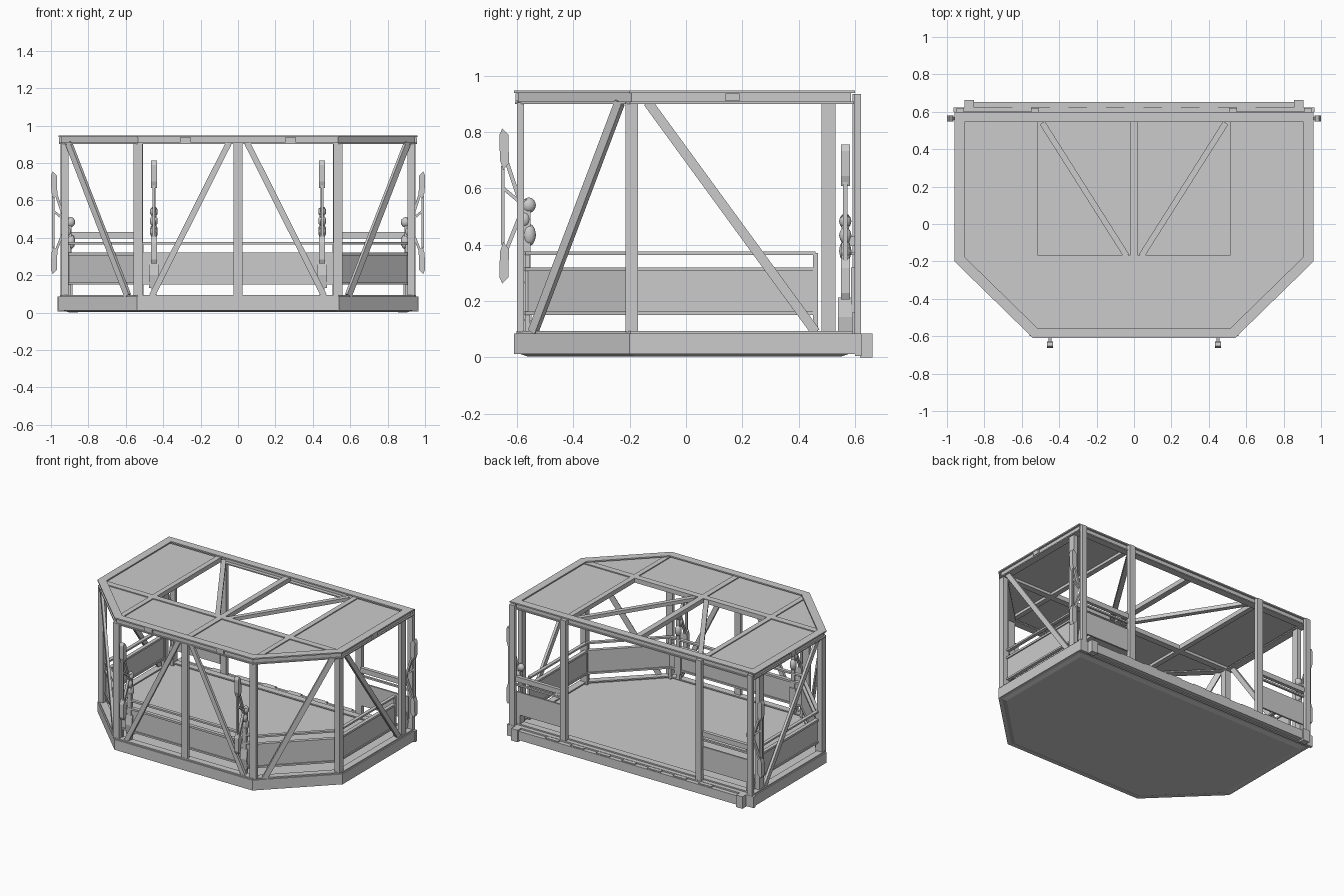
import bpy, bmesh, math
from mathutils import Vector as V

if "Cube" in bpy.data.objects:
    bpy.data.objects.remove(bpy.data.objects["Cube"])


def finish(name, bm, smooth=False):
    bmesh.ops.recalc_face_normals(bm, faces=bm.faces)
    me = bpy.data.meshes.new(name)
    bm.to_mesh(me)
    bm.free()
    for p in me.polygons:
        p.use_smooth = smooth
    ob = bpy.data.objects.new(name, me)
    bpy.context.collection.objects.link(ob)
    return ob


def loft(name, loops, caps=True):
    bm = bmesh.new()
    rows = [[bm.verts.new(p) for p in lp] for lp in loops]
    n = len(rows[0])
    pairs = list(zip(rows, rows[1:]))
    if not caps:
        pairs.append((rows[-1], rows[0]))
    for a, b in pairs:
        for i in range(n):
            bm.faces.new((a[i], a[(i + 1) % n], b[(i + 1) % n], b[i]))
    if caps:
        bm.faces.new(rows[0])
        bm.faces.new(rows[-1])
    return finish(name, bm)


def beam(name, p, q, w, h, up=(0, 0, 1)):
    """Rectangular bar from p to q; h is measured along 'up', w across it."""
    p, q = V(p), V(q)
    d = (q - p).normalized()
    side = d.cross(V(up)).normalized()
    top = side.cross(d)
    c = [side * (a * w / 2) + top * (b * h / 2) for a, b in ((-1, -1), (1, -1), (1, 1), (-1, 1))]
    return loft(name, [[p + k for k in c], [q + k for k in c]])


def box(name, x0, x1, y0, y1, z0, z1):
    return loft(name, [[(x0, y0, z), (x1, y0, z), (x1, y1, z), (x0, y1, z)] for z in (z0, z1)])


def slab(name, pts, z0, z1):
    return loft(name, [[(x, y, z) for x, y in pts] for z in (z0, z1)])


def inset(pts, t):
    """Move every edge of a clockwise outline inward by t."""
    n, out = len(pts), []
    for i in range(n):
        a, b, c = V(pts[i - 1]), V(pts[i]), V(pts[(i + 1) % n])
        d1, d2 = (b - a).normalized(), (c - b).normalized()
        n1, n2 = V((d1.y, -d1.x)), V((d2.y, -d2.x))
        m = n1 + n2
        out.append(tuple(b + m * (t / m.dot(n1))))
    return out


def ring(name, pts, t0, t1, z0, z1):
    a, b = inset(pts, t0), inset(pts, t1)
    at = lambda q, z: [(x, y, z) for x, y in q]
    return loft(name, [at(a, z0), at(a, z1), at(b, z1), at(b, z0)], caps=False)


def blob(name, c, size):
    bm = bmesh.new()
    bmesh.ops.create_icosphere(bm, subdivisions=2, radius=1)
    for v in bm.verts:
        v.co = V(c) + V((v.co.x * size[0], v.co.y * size[1], v.co.z * size[2]))
    return finish(name, bm, True)


plan = [(.96, .6), (.96, -.2), (.54, -.61), (-.54, -.61), (-.96, -.2), (-.96, .6)]

# Base pan with bevelled underside, rim and rear sill
low = inset(plan, .05)
loft("base_pan", [[(x, y, 0.003) for x, y in low], [(x, y, .015) for x, y in inset(plan, .015)],
                  [(x, y, .07) for x, y in inset(plan, .015)]])
ring("base_skirt", plan, 0, .03, .012, .085)
ring("base_rim", plan, .008, .055, .085, .094)
box("rear_sill", -.965, .965, .6, .622, .005, .085)
box("rear_step", -.86, .86, .622, .652, .012, .075)
for i in range(7):
    x = -.6 + i * .2
    box("step_tread", x - .05, x + .05, .61, .648, .075, .083)

# Roof channel ring
ring("roof_web", plan, .014, .03, .9, .945)
ring("roof_top_flange", plan, 0, .055, .938, .947)
ring("roof_bottom_flange", plan, .004, .055, .9, .908)
for x in (-.28, .28):
    box("roof_splice", x - .03, x + .03, -.605, -.59, .91, .937)

# Roof beams and fixed panels
box("roof_cross_beam", -.93, .93, -.21, -.165, .905, .937)
box("roof_centre_beam", -.02, .02, -.57, .56, .905, .937)
slab("roof_front_panel", [(.52, -.2), (.52, -.57), (-.52, -.57), (-.52, -.2)], .924, .93)

for s in (1, -1):
    box("roof_long_beam", s * .535 - .018, s * .535 + .018, -.57, .56, .905, .937)
    beam("roof_diagonal", (s * .04, -.17, .921), (s * .49, .54, .921), .032, .025)
    slab("roof_side_panel", [(s * .54, -.18), (s * .92, -.18), (s * .92, .55), (s * .54, .55)], .924, .93)
    slab("roof_corner_panel", [(s * .53, -.2), (s * .92, -.2), (s * .53, -.575)], .924, .93)
    box("roof_splice_side", s * .952 - .006, s * .952 + .006, .14, .19, .91, .937)
    box("rear_lug", s * .88 - .025, s * .88 + .025, .618, .662, 0, .085)

    # Upright posts
    box("corner_post", s * .925 - .02, s * .925 + .02, -.215, -.17, .09, .905)
    box("front_post", s * .535 - .025, s * .535 + .025, -.6, -.575, .09, .905)
    box("rear_side_post", s * .93 - .015, s * .93 + .015, .48, .53, .09, .905)
    box("rear_corner_post", s * .93 - .02, s * .93 + .02, .597, .62, .08, .935)
    box("door_post", s * .53 - .022, s * .53 + .022, .59, .62, .08, .935)

    # Diagonal braces
    beam("front_brace", (s * .05, -.59, .905), (s * .46, -.59, .09), .018, .032)
    beam("corner_brace", (s * .905, -.235, .905), (s * .59, -.543, .09), .018, .036)
    beam("side_brace", (s * .935, -.135, .905), (s * .935, .46, .09), .018, .034)

    # Rear guard beside the doorway
    box("rear_guard_panel", min(s * .55, s * .92), max(s * .55, s * .92), .585, .597, .16, .32)
    box("rear_guard_rail", min(s * .55, s * .92), max(s * .55, s * .92), .58, .605, .395, .43)
    box("rear_thin_rail", min(s * .55, s * .92), max(s * .55, s * .92), .585, .6, .363, .375)

box("front_centre_post", -.023, .023, -.6, -.575, .09, .905)

# Continuous guard panels and rails around the sides and front
path = [(.905, .46), (.905, -.18), (.515, -.562), (-.515, -.562), (-.905, -.18), (-.905, .46)]
for a, b in zip(path, path[1:]):
    for name, z, w, h in (("guard_panel", .237, .01, .15), ("guard_panel_top_edge", .313, .026, .014),
                          ("guard_panel_low_edge", .157, .026, .012), ("guard_hand_rail", .37, .024, .012)):
        beam(name, (*a, z), (*b, z), w, h)
for x, y in path:
    box("guard_support", x - .009, x + .009, y - .009, y + .009, .075, .37)


# Swing-arm fixtures: two on the front, two at the rear sides
def fixture(place, dz):
    def extr(name, prof, half):
        loft(name, [[place(r, t, z + dz) for r, z in prof] for t in (-half, half)])

    def bar(name, r0, z0, r1, z1, w):
        d = V((r1 - r0, z1 - z0)).normalized()
        k = V((-d.y, d.x)) * w / 2
        extr(name, [(r0 + k.x, z0 + k.y), (r1 + k.x, z1 + k.y), (r1 - k.x, z1 - k.y), (r0 - k.x, z0 - k.y)], w * .6)

    upper = [(.04, .69), (.06, .665), (.072, .70), (.074, .79), (.064, .812), (.042, .79)]
    extr("fixture_upper_pad", upper, .016)
    extr("fixture_lower_pad", [(r, 1.075 - z) for r, z in upper], .016)
    bar("fixture_spine", .062, .40, .062, .68, .012)
    bar("fixture_upper_strut", .05, .70, -.01, .52, .014)
    bar("fixture_lower_strut", .05, .38, -.01, .53, .014)
    bar("fixture_link", .0, .55, .06, .6, .012)
    bar("fixture_mount", -.025, .09, -.025, .56, .022)
    for r, z, a, h in ((-.03, .54, .026, .028), (-.015, .49, .022, .03), (-.032, .435, .024, .04)):
        c, e = V(place(r, 0, z + dz)), V(place(r + a, .022, z + dz))
        blob("fixture_clamp", c, (abs(e.x - c.x), abs(e.y - c.y), h))
    extr("fixture_foot", [(-.04, .13), (-.015, .13), (-.005, .2), (-.015, .27), (-.04, .27)], .025)


for s in (1, -1):
    fixture(lambda r, t, z, s=s: (s * .45 + t, -.588 - r, z), 0)
    fixture(lambda r, t, z, s=s: (s * (.926 + r), .565 + t, z), -.057)
